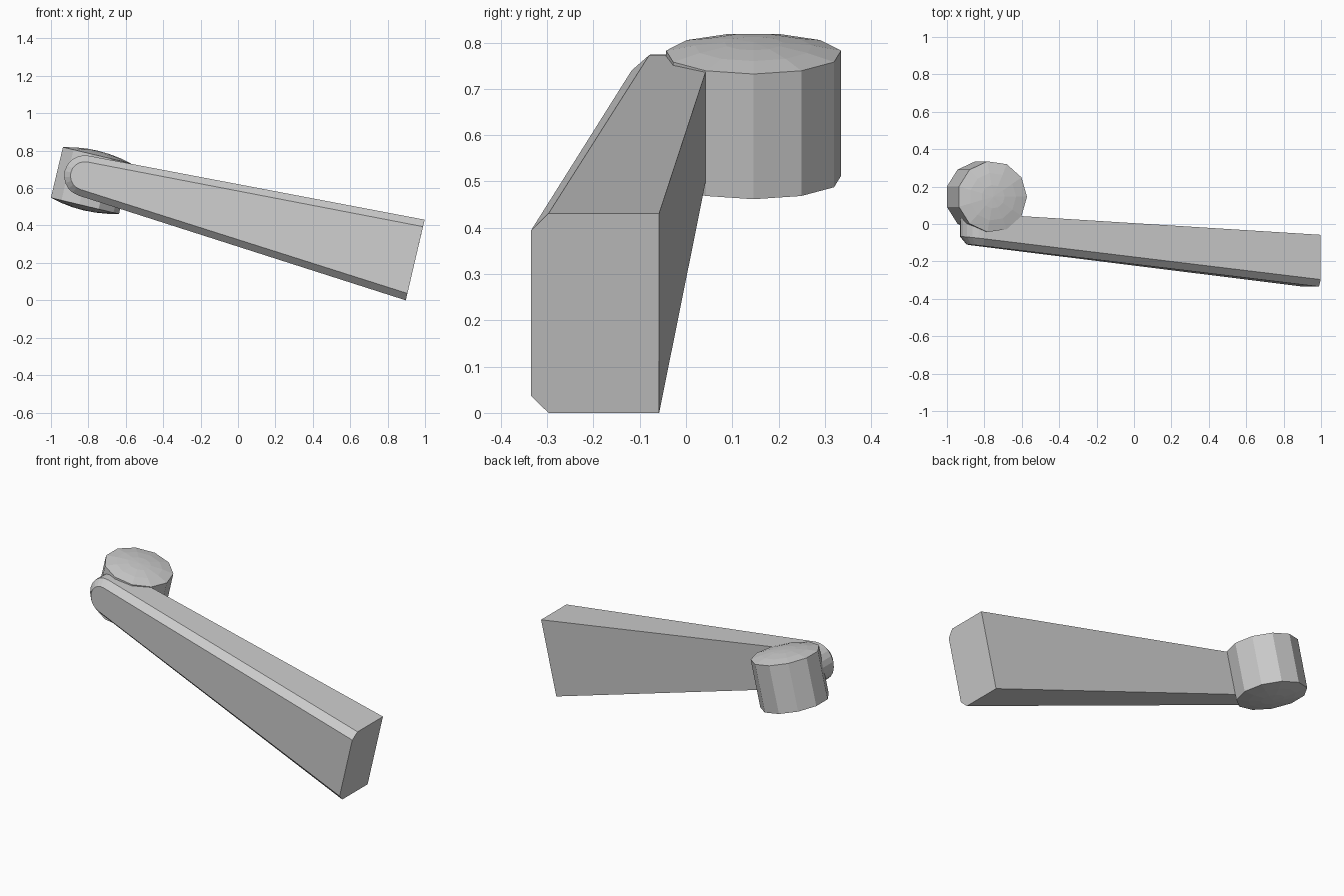
import bpy, bmesh
from math import atan2, asin, sin, cos, pi, hypot, radians
from mathutils import Matrix, Vector

if "Cube" in bpy.data.objects:
    bpy.data.objects.remove(bpy.data.objects["Cube"])

TILT = radians(13.4)                       # lean of the whole handle in the XZ plane
AXIS = Vector((-cos(TILT), sin(TILT)))     # direction from wide end to round end
UP = Vector((sin(TILT), cos(TILT)))
LOW, HIGH = Vector((0.897, 0.0)), Vector((0.998, 0.431))
TIP = Vector((-0.82, 0.665))               # centre of the rounded tip


def finish(bm, name):
    bmesh.ops.recalc_face_normals(bm, faces=bm.faces)
    mesh = bpy.data.meshes.new(name)
    bm.to_mesh(mesh)
    bm.free()
    obj = bpy.data.objects.new(name, mesh)
    bpy.context.collection.objects.link(obj)
    return obj


def tangent_angle(p, r, side):
    """Angle on the tip circle where a line from p touches it."""
    d = p - TIP
    return atan2(d.y, d.x) + side * (pi / 2 - asin(r / hypot(d.x, d.y)))


def outline(inset, r, segments=10):
    """Tapered bar outline: straight end, tangent sides, round tip."""
    lo, hi = LOW + UP * inset, HIGH - UP * inset
    a0 = tangent_angle(hi, r, 1)
    a1 = tangent_angle(lo, r, -1) + 2 * pi
    pts = [hi]
    for i in range(segments + 1):
        a = a0 + (a1 - a0) * i / segments
        pts.append(TIP + Vector((cos(a), sin(a))) * r)
    return pts + [lo]


def ring(bm, pts, y0, slope):
    """Lay an outline on a plane whose depth changes along the bar."""
    return [bm.verts.new((p.x, y0 + slope * (p - LOW).dot(AXIS), p.y)) for p in pts]


def bridge(bm, a, b):
    n = len(a)
    for i in range(n):
        j = (i + 1) % n
        bm.faces.new((a[i], a[j], b[j], b[i]))


# Tapered crank arm with chamfered front edge
bm = bmesh.new()
back = ring(bm, outline(0, 0.11), -0.058, 0.0615)
edge = ring(bm, outline(0, 0.11), -0.297, 0.119)
front = ring(bm, outline(0.038, 0.076), -0.335, 0.119)
bridge(bm, back, edge)
bridge(bm, edge, front)
bm.faces.new(back)
bm.faces.new(front)
finish(bm, "crank_arm")

# Eleven-sided knob with shallow domed ends
SIDES, R, HALF, DOME = 11, 0.191, 0.139, 0.025
profile = [(R * f, HALF + DOME * (1 - f * f)) for f in (0.33, 0.67, 1.0)]
profile += [(r, -h) for r, h in reversed(profile)]
bm = bmesh.new()
rings = [[bm.verts.new((r * cos(2 * pi * i / SIDES), r * sin(2 * pi * i / SIDES), h))
          for i in range(SIDES)] for r, h in profile]
for a, b in zip(rings, rings[1:]):
    bridge(bm, a, b)
for loop, h in ((rings[0], HALF + DOME), (rings[-1], -HALF - DOME)):
    pole = bm.verts.new((0, 0, h))
    for i in range(SIDES):
        bm.faces.new((loop[i], loop[(i + 1) % SIDES], pole))
bmesh.ops.transform(bm, verts=bm.verts, matrix=Matrix.Translation((-0.790, 0.146, 0.641))
                    @ Matrix.Rotation(TILT, 4, 'Y'))
finish(bm, "knob")
